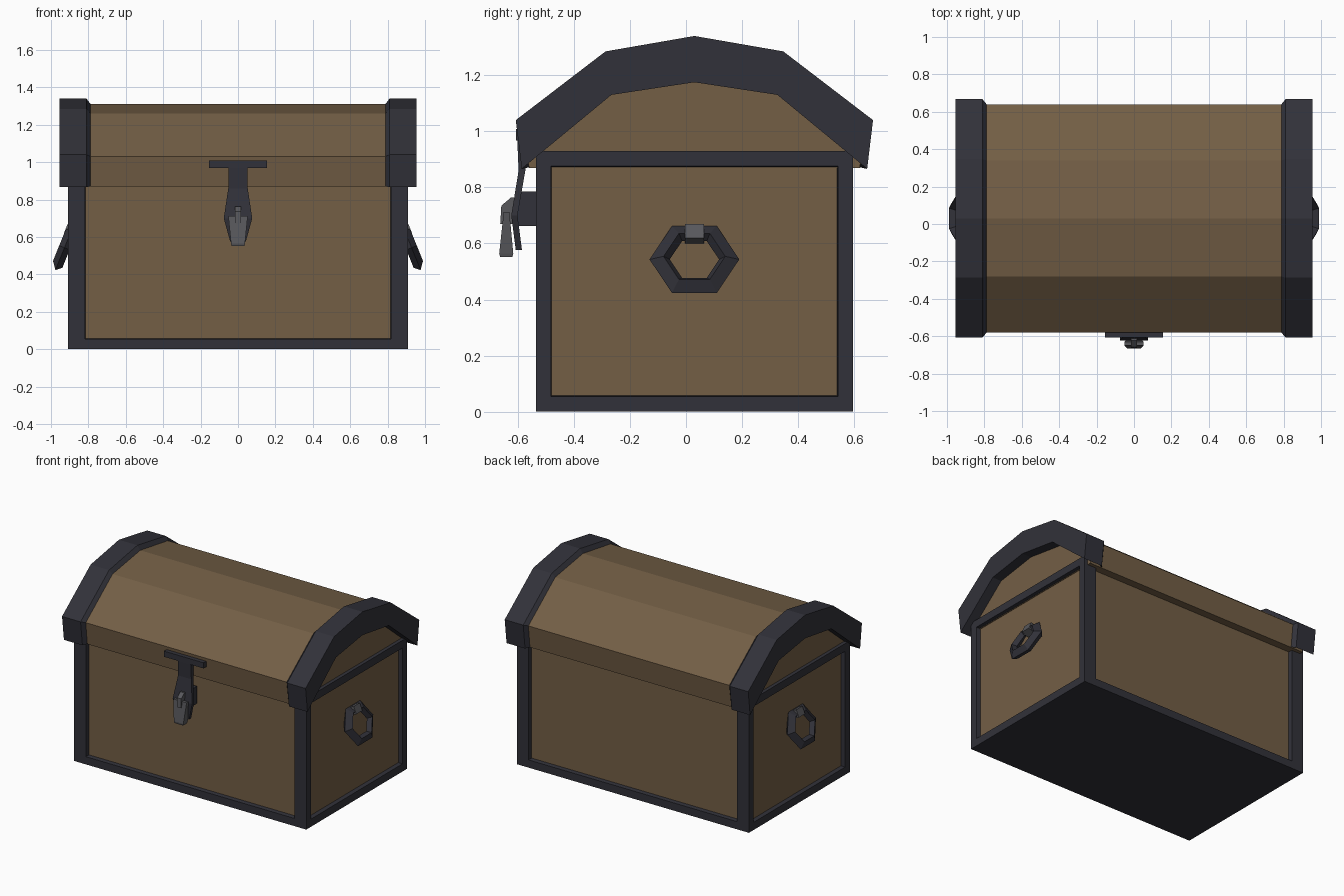
import bpy, bmesh, math
from mathutils import Matrix, Vector

if "Cube" in bpy.data.objects:
    bpy.data.objects.remove(bpy.data.objects["Cube"])

CY = 0.03  # centre line of the chest in y


def material(name, rgb):
    m = bpy.data.materials.new(name)
    m.diffuse_color = (*rgb, 1)
    m.use_nodes = True
    m.node_tree.nodes["Principled BSDF"].inputs["Base Color"].default_value = m.diffuse_color
    return m


WOOD = material("brown wood", (0.172, 0.113, 0.060))
IRON = material("dark iron", (0.031, 0.031, 0.041))
STEEL = material("grey steel", (0.098, 0.098, 0.107))


def finish(bm, name, mats, mirror=False):
    bmesh.ops.recalc_face_normals(bm, faces=bm.faces[:])
    me = bpy.data.meshes.new(name)
    bm.to_mesh(me)
    bm.free()
    for m in mats:
        me.materials.append(m)
    ob = bpy.data.objects.new(name, me)
    bpy.context.collection.objects.link(ob)
    if mirror:
        ob.modifiers.new("mirror", 'MIRROR').use_clip = False
    return ob


def box(name, lo, hi, mat):
    bm = bmesh.new()
    lo, hi = Vector(lo), Vector(hi)
    bmesh.ops.create_cube(bm, size=1, matrix=Matrix.Translation((lo + hi) / 2)
                          @ Matrix.Diagonal((*(hi - lo), 1)))
    return finish(bm, name, [mat])


def loft(bm, loops, cyclic=False):
    """Bridge equal-length closed loops; cap the ends unless cyclic."""
    rings = [[bm.verts.new(p) for p in loop] for loop in loops]
    n = len(rings[0])
    pairs = list(zip(rings, rings[1:])) + ([(rings[-1], rings[0])] if cyclic else [])
    for a, b in pairs:
        for i in range(n):
            j = (i + 1) % n
            bm.faces.new((a[i], a[j], b[j], b[i]))
    if not cyclic:
        bm.faces.new(rings[0])
        bm.faces.new(rings[-1])


def strip(name, stations, mat):
    """Vertical strap from stations of (z, y centre, half width, thickness)."""
    bm = bmesh.new()
    loft(bm, [[(-w, y - t / 2, z), (w, y - t / 2, z), (w, y + t / 2, z), (-w, y + t / 2, z)]
              for z, y, w, t in stations])
    return finish(bm, name, [mat])


# Body: iron box with a sunken wood panel on each of the four sides
bm = bmesh.new()
bmesh.ops.create_cube(bm, size=1, matrix=Matrix.Translation((0, CY, 0.465))
                      @ Matrix.Diagonal((1.82, 1.13, 0.93, 1)))
bmesh.ops.recalc_face_normals(bm, faces=bm.faces[:])
for f in [f for f in bm.faces if abs(f.normal.z) < 0.5]:
    bmesh.ops.inset_individual(bm, faces=[f], thickness=0.077)
    facing_y = abs(f.normal.y) > 0.5
    for v in f.verts:
        if facing_y:
            v.co.x = math.copysign(0.818, v.co.x)
        else:
            v.co.y = CY + math.copysign(0.512, v.co.y - CY)
    bmesh.ops.inset_individual(bm, faces=[f], thickness=0.004, depth=-0.03)
    f.material_index = 1
finish(bm, "chest_body", [IRON, WOOD])

# Lid: faceted wooden barrel top
half = [(0.59, 0.87), (0.61, 1.03), (0.31, 1.26)]
wood = [(-y, z) for y, z in half] + [(0, 1.31)] + half[::-1]
bm = bmesh.new()
loft(bm, [[(x, CY + y, z) for y, z in wood] for x in (-0.885, 0.885)])
finish(bm, "lid", [WOOD])

# Iron arches over both lid ends, chamfered toward the middle
outer = [(-0.637, 1.04), (-0.317, 1.285), (0, 1.34), (0.317, 1.285), (0.637, 1.04)]
inner = [(0.616, 0.866), (0.296, 1.13), (0, 1.175), (-0.296, 1.13), (-0.616, 0.866)]
low = [(0.588, 0.872)] + inner[1:4] + [(-0.588, 0.872)]
sections = [(0.955, outer + inner), (0.81, outer + inner), (0.788, wood[1:6] + low)]
bm = bmesh.new()
ribs = [[bm.verts.new((x, CY + y, z)) for y, z in pts] for x, pts in sections]
for a, b in zip(ribs, ribs[1:]):
    for i in range(10):
        j = (i + 1) % 10
        bm.faces.new((a[i], a[j], b[j], b[i]))
for r in (ribs[0], ribs[-1]):  # end caps as quads along the arch
    for i in range(4):
        bm.faces.new((r[i], r[i + 1], r[8 - i], r[9 - i]))
finish(bm, "lid_arch", [IRON], mirror=True)

# Hexagonal ring handles leaning out from the sides
tilt = Matrix.Translation((0.928, CY, 0.543)) @ Matrix.Rotation(math.radians(-22), 4, 'Y')
section = [(0.16, 0.0), (0.11, 0.03), (0.088, 0.0), (0.13, -0.03)]
bm = bmesh.new()
loft(bm, [[tilt @ Vector((x, r * math.cos(a), 0.93 * r * math.sin(a))) for r, x in section]
          for a in (math.pi / 3 * k for k in range(6))], cyclic=True)
bm.transform(Matrix.Identity(4))
finish(bm, "ring_handle", [IRON], mirror=True)

# Steel clips holding the rings
bm = bmesh.new()
bmesh.ops.create_cube(bm, size=1, matrix=Matrix.Translation((0.893, CY, 0.634))
                      @ Matrix.Rotation(math.radians(-22), 4, 'Y')
                      @ Matrix.Diagonal((0.06, 0.068, 0.054, 1)))
finish(bm, "handle_clip", [STEEL], mirror=True)

# Latch: crossbar, bent hasp, lock block, and hanging steel pin
box("latch_crossbar", (-0.155, -0.607, 0.968), (0.155, -0.57, 1.008), IRON)
strip("latch_hasp", [(1.0, -0.588, 0.05, 0.03), (0.86, -0.585, 0.052, 0.024),
                     (0.70, -0.612, 0.076, 0.022), (0.576, -0.596, 0.042, 0.022)], IRON)
box("lock_block", (-0.05, -0.608, 0.662), (0.05, -0.53, 0.785), IRON)
strip("lock_staple", [(0.764, -0.618, 0.016, 0.012), (0.735, -0.636, 0.016, 0.045),
                      (0.67, -0.64, 0.016, 0.045)], STEEL)
strip("lock_pin", [(0.713, -0.64, 0.052, 0.02), (0.565, -0.641, 0.037, 0.05),
                   (0.552, -0.641, 0.034, 0.044)], STEEL)
